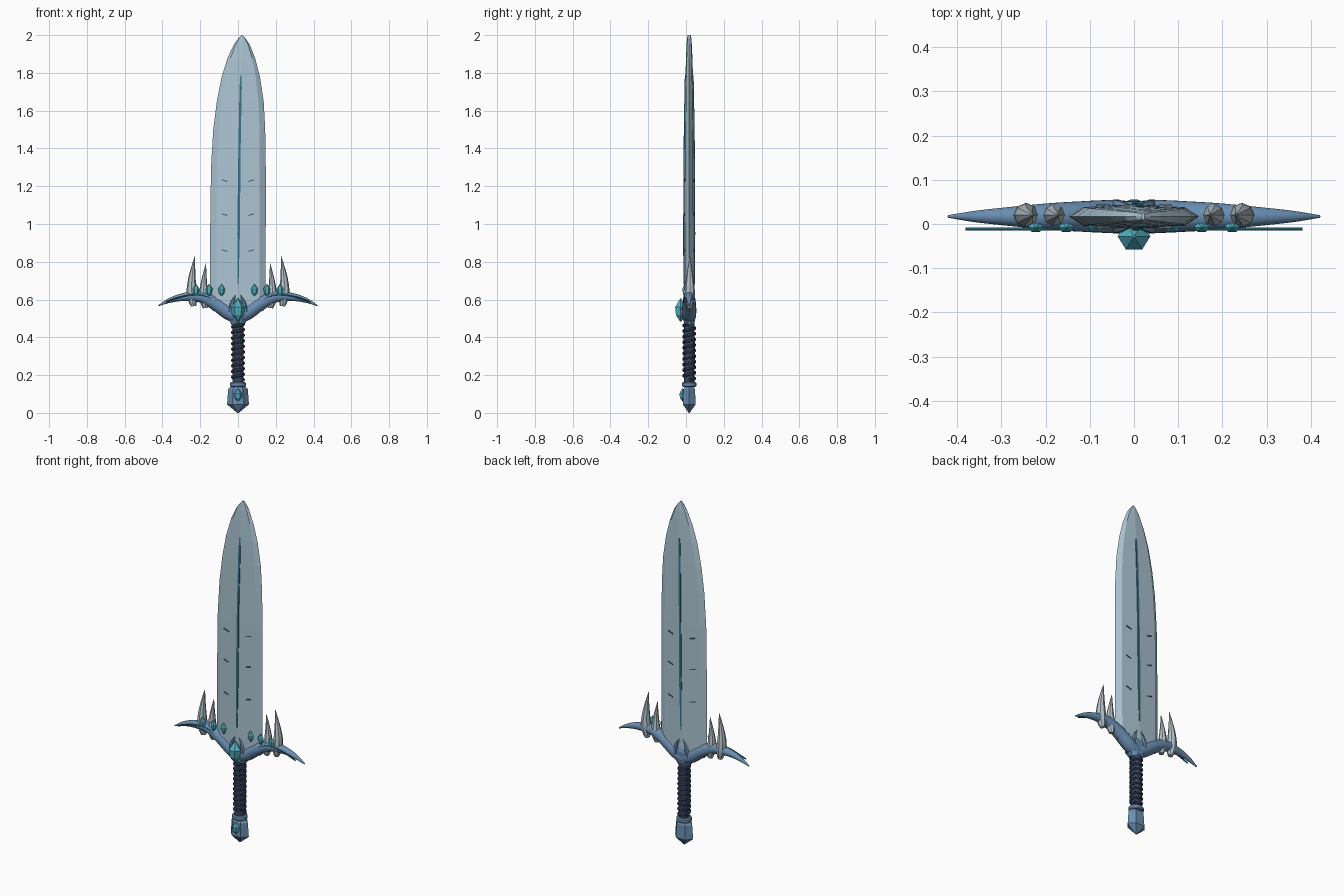
import bpy, bmesh, math
from mathutils import Vector

if "Cube" in bpy.data.objects:
    bpy.data.objects.remove(bpy.data.objects["Cube"])

YC = 0.017  # depth of the sword's mid plane


def material(name, rgb):
    m = bpy.data.materials.new(name)
    lin = [(c / 255 / 12.92) if c < 10 else ((c / 255 + 0.055) / 1.055) ** 2.4 for c in rgb]
    m.diffuse_color = (*lin, 1)
    m.use_nodes = True
    m.node_tree.nodes["Principled BSDF"].inputs["Base Color"].default_value = m.diffuse_color
    return m


BLADE = material("pale_steel", (172, 198, 212))
GUARD = material("blue_steel", (106, 142, 178))
GRIP = material("navy_leather", (58, 70, 94))
GEM = material("teal_crystal", (82, 178, 194))
LINE = material("deep_teal", (52, 120, 136))
HORN = material("grey_horn", (184, 197, 204))
MARK = material("slate_scratch", (80, 100, 116))


def loft(name, rings, mat, smooth=False):
    """Skin a list of equal-length rings and cap both ends."""
    bm = bmesh.new()
    rows = [[bm.verts.new(p) for p in r] for r in rings]
    n = len(rows[0])
    for a, b in zip(rows, rows[1:]):
        for i in range(n):
            j = (i + 1) % n
            bm.faces.new((a[i], a[j], b[j], b[i]))
    bm.faces.new(rows[0][::-1])
    bm.faces.new(rows[-1])
    bmesh.ops.remove_doubles(bm, verts=bm.verts, dist=1e-5)
    bmesh.ops.recalc_face_normals(bm, faces=bm.faces)
    me = bpy.data.meshes.new(name)
    bm.to_mesh(me)
    bm.free()
    me.materials.append(mat)
    ob = bpy.data.objects.new(name, me)
    bpy.context.collection.objects.link(ob)
    if smooth:
        bpy.ops.object.select_all(action='DESELECT')
        ob.select_set(True)
        bpy.context.view_layer.objects.active = ob
        bpy.ops.object.shade_smooth_by_angle(angle=math.radians(40))
    return ob


def tube(name, pts, mat, sides=12, steps=1, smooth=True):
    """Round tube through (x, y, z, radius) points, smoothed by Catmull-Rom."""
    p = [Vector(q) for q in pts]
    path = []
    for i in range(len(p) - 1):
        a, b, c, d = p[max(i - 1, 0)], p[i], p[i + 1], p[min(i + 2, len(p) - 1)]
        for k in range(steps):
            t = k / steps
            path.append(0.5 * (2 * b + (c - a) * t + (2 * a - 5 * b + 4 * c - d) * t * t
                               + (3 * b - a - 3 * c + d) * t ** 3))
    path.append(p[-1])
    rings = []
    for i, q in enumerate(path):
        tan = (path[min(i + 1, len(path) - 1)] - path[max(i - 1, 0)]).xyz.normalized()
        ref = Vector((0, 1, 0)) if abs(tan.y) < 0.7 else Vector((0, 0, 1))
        u = tan.cross(ref).normalized()
        v = tan.cross(u)
        r = max(q.w, 0.0005)
        rings.append([q.xyz + r * (u * math.cos(2 * math.pi * s / sides)
                                   + v * math.sin(2 * math.pi * s / sides)) for s in range(sides)])
    return loft(name, rings, mat, smooth)


def lathe(name, profile, mat, sides=8, center=(0, YC), sy=1.0, smooth=False, turn=0.5):
    """Stack of (z, radius) rings, squashed by sy in depth."""
    rings = [[(center[0] + r * math.cos(2 * math.pi * (s + turn) / sides),
               center[1] + sy * r * math.sin(2 * math.pi * (s + turn) / sides), z)
              for s in range(sides)] for z, r in profile]
    return loft(name, rings, mat, smooth)


def gem(name, x, y, z, w, h, d):
    """Faceted crystal pointed at top and bottom."""
    prof = [(z - h, w * 0.15), (z - h * 0.45, w * 0.85), (z + h * 0.25, w), (z + h, w * 0.1)]
    return lathe(name, prof, GEM, 6, (x, y), d / w, turn=0)


# Blade: ridged section with bevelled edges, tip leaning slightly right
rings = []
for z, l, r, t in [(0.54, -0.135, 0.135, 0.028), (0.62, -0.147, 0.145, 0.028),
                   (1.0, -0.147, 0.147, 0.028), (1.3, -0.143, 0.147, 0.027),
                   (1.5, -0.131, 0.144, 0.025), (1.65, -0.112, 0.136, 0.023),
                   (1.78, -0.086, 0.116, 0.020), (1.88, -0.055, 0.09, 0.017),
                   (1.95, -0.022, 0.062, 0.014), (1.985, 0.004, 0.038, 0.011),
                   (2.0, 0.018, 0.024, 0.008)]:
    m, h = (l + r) / 2, (r - l) / 2
    rings.append([(m + a * h, YC + b * t, z) for a, b in
                  [(-1, 0), (-0.78, -0.75), (0, -1), (0.78, -0.75),
                   (1, 0), (0.78, 0.75), (0, 1), (-0.78, 0.75)]])
loft("blade", rings, BLADE)

for side, label in ((-1, "front"), (1, "back")):
    # Raised inlay line along the blade's middle
    loft("inlay_" + label,
         [[(x + a * w, YC + side * (d + b * 0.004), z)
           for a, b in ((-1, -1), (1, -1), (1, 1), (-1, 1))]
          for x, z, w, d in ((0.0, 0.68, 0.003, 0.027), (0.003, 0.95, 0.007, 0.028),
                             (0.008, 1.4, 0.006, 0.026), (0.014, 1.72, 0.006, 0.021),
                             (0.016, 1.79, 0.003, 0.019))], LINE)
    # Short slanted scratches beside the inlay
    for z in (0.86, 1.05, 1.23):
        for sx in (-1, 1):
            loft("scratch_" + label,
                 [[(sx * x, YC + side * (0.0245 + b * 0.0025), z + dz + a * 0.003)
                   for a, b in ((-1, -1), (1, -1), (1, 1), (-1, 1))]
                  for x, dz in ((0.055, -0.005), (0.086, 0.004))], MARK)

for sx, label in ((-1, "left"), (1, "right")):
    # Guard arm sweeping up then drooping to a point
    tube("guard_arm_" + label,
         [(sx * x, YC, z, r) for x, z, r in
          ((0.0, 0.505, 0.034), (0.05, 0.53, 0.038), (0.12, 0.578, 0.035), (0.2, 0.615, 0.030),
           (0.29, 0.613, 0.021), (0.36, 0.596, 0.013), (0.42, 0.568, 0.003))], GUARD, 14, 4)
    # Thin trim line along the arm
    tube("guard_trim_" + label,
         [(sx * x, -0.011, z, 0.004) for x, z in
          ((0.06, 0.545), (0.13, 0.593), (0.2, 0.626), (0.29, 0.618), (0.38, 0.588))], LINE, 6, 4)
    # Upright horns
    tube("outer_horn_" + label,
         [(sx * x, YC + 0.003, z, r) for x, z, r in
          ((0.235, 0.565, 0.014), (0.242, 0.61, 0.027), (0.246, 0.67, 0.025),
           (0.240, 0.75, 0.014), (0.228, 0.83, 0.001))], HORN, 8, 2)
    tube("inner_horn_" + label,
         [(sx * x, YC + 0.003, z, r) for x, z, r in
          ((0.172, 0.555, 0.014), (0.178, 0.60, 0.026), (0.182, 0.65, 0.022),
           (0.178, 0.72, 0.012), (0.17, 0.79, 0.001))], HORN, 8, 2)
    # Row of small crystals
    for x in (0.087, 0.153, 0.222):
        gem("guard_crystal_" + label, sx * x, -0.008, 0.65, 0.018, 0.032, 0.012)
    # Leaf prongs clasping the blade root
    for y in (YC - 0.026, YC + 0.026):
        tube("root_prong_" + label,
             [(sx * 0.04, y, 0.53, 0.014), (sx * 0.032, y, 0.58, 0.011),
              (sx * 0.012, y, 0.625, 0.002)], GUARD, 6, 2, False)

# Hub and main crystal
lathe("guard_hub", [(0.465, 0.036), (0.49, 0.052), (0.55, 0.056), (0.59, 0.034)],
      GUARD, 8, sy=0.66)
gem("main_crystal", 0, -0.028, 0.545, 0.037, 0.06, 0.034)

# Grip with spiral wrap
lathe("grip", [(0.15, 0.028), (0.3, 0.031), (0.48, 0.029)], GRIP, 16, smooth=True)
TURNS, STEPS = 10, 14
tube("grip_wrap",
     [(0.028 * math.cos(2 * math.pi * i / STEPS), YC + 0.028 * math.sin(2 * math.pi * i / STEPS),
       0.175 + 0.295 * i / (TURNS * STEPS), 0.0095) for i in range(TURNS * STEPS + 1)], GRIP, 8)

# Collar and faceted pommel
lathe("pommel_collar", [(0.138, 0.038), (0.143, 0.043), (0.158, 0.043), (0.164, 0.037)],
      GUARD, 16, sy=0.9, smooth=True)
lathe("pommel", [(0.0, 0.004), (0.045, 0.058), (0.125, 0.052), (0.142, 0.036)],
      GUARD, 6, sy=0.68, turn=0)
gem("pommel_crystal", 0, -0.018, 0.095, 0.022, 0.034, 0.019)
